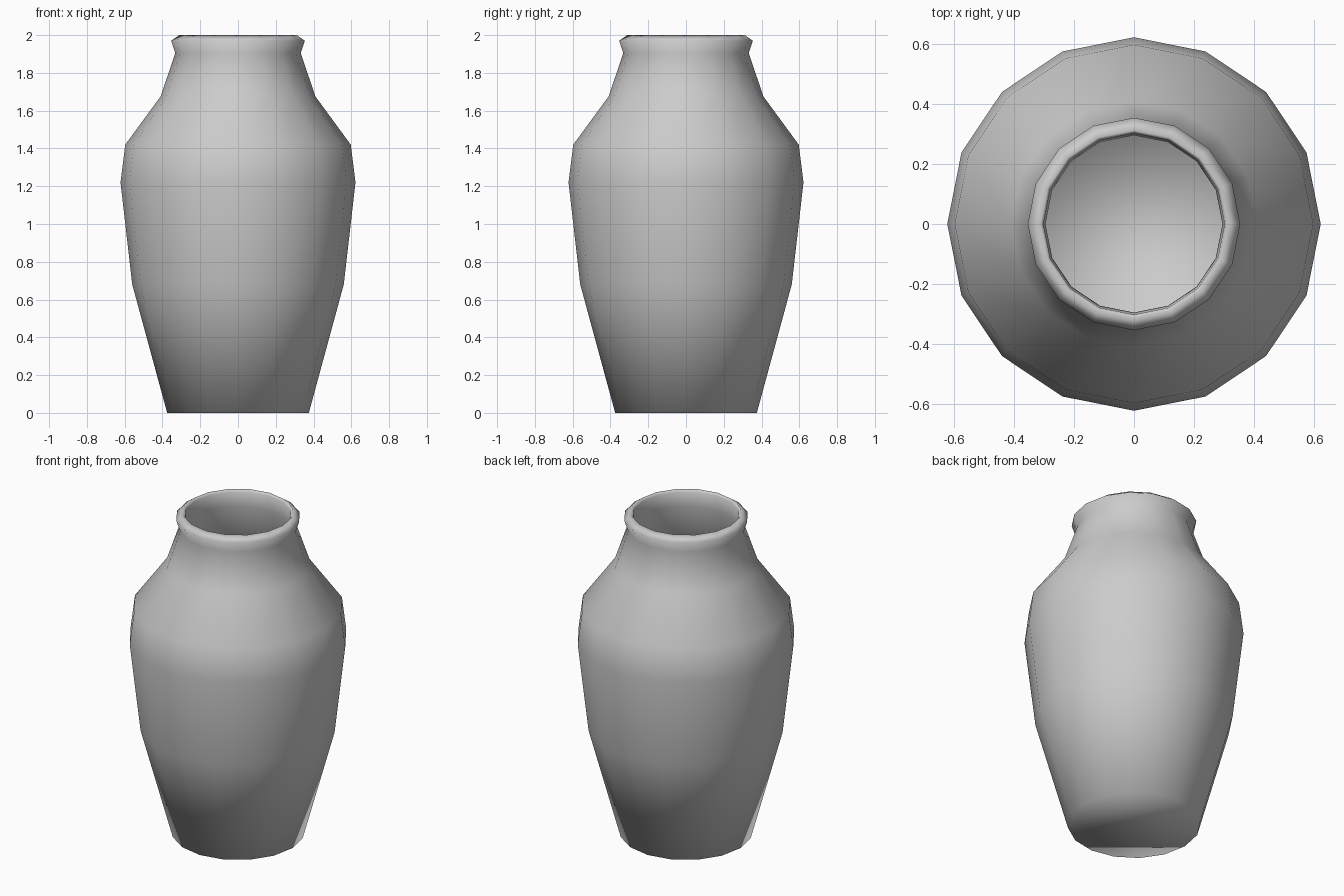
import bpy
import bmesh
from math import cos, sin, tau

cube = bpy.data.objects.get("Cube")
if cube:
    bpy.data.objects.remove(cube, do_unlink=True)

SIDES = 16

# Clay colour
clay = bpy.data.materials.new("grey clay")
clay.use_nodes = True
grey = (0.6, 0.6, 0.6, 1)
clay.diffuse_color = grey
clay.node_tree.nodes["Principled BSDF"].inputs["Base Color"].default_value = grey

# Radius and height, from the foot up over the lip and down the inside
outside = [(0.375, 0), (0.56, 0.68), (0.622, 1.22), (0.597, 1.42),
           (0.41, 1.675), (0.332, 1.905), (0.354, 1.97), (0.312, 2.0)]
inside = [(0.302, 1.985), (0.295, 1.9), (0.37, 1.66), (0.555, 1.4),
          (0.58, 1.22), (0.52, 0.69), (0.345, 0.03)]


def lathe(name, profile, material):
    """Turn a profile into a smooth vessel with a closed foot and floor."""
    bm = bmesh.new()
    rings = [[bm.verts.new((r * cos(tau * i / SIDES), r * sin(tau * i / SIDES), z))
              for i in range(SIDES)] for r, z in profile]
    for low, high in zip(rings, rings[1:]):
        for i in range(SIDES):
            j = (i + 1) % SIDES
            bm.faces.new((low[i], low[j], high[j], high[i]))
    # Foot and inner floor
    for ring, flip in ((rings[0], True), (rings[-1], False)):
        bm.faces.new(ring[::-1] if flip else ring)
    for face in bm.faces:
        face.smooth = True
    mesh = bpy.data.meshes.new(name)
    bm.to_mesh(mesh)
    bm.free()
    mesh.materials.append(material)
    obj = bpy.data.objects.new(name, mesh)
    bpy.context.collection.objects.link(obj)
    return obj


lathe("vase", outside + inside, clay)
